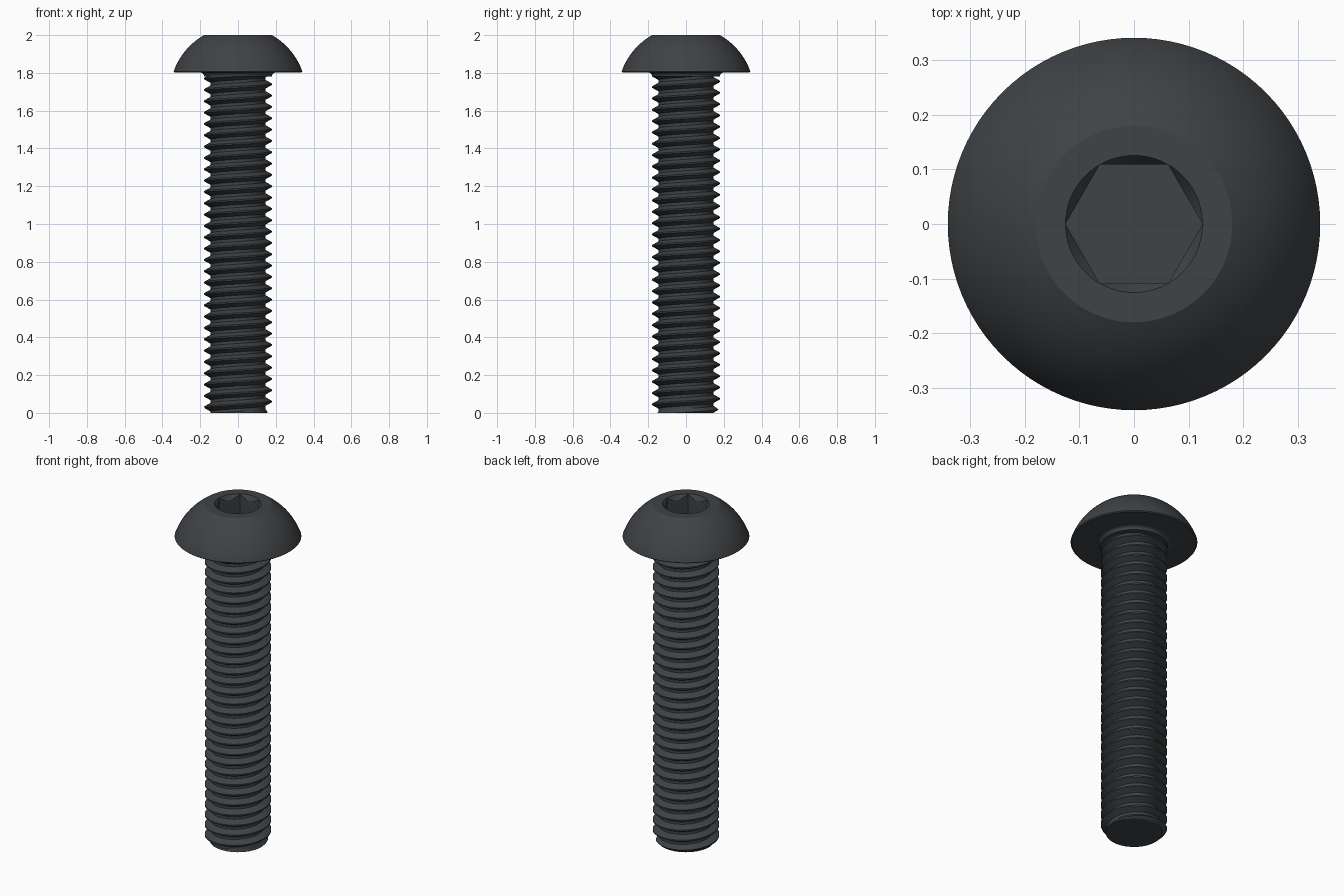
import bpy, bmesh, math

if "Cube" in bpy.data.objects:
    bpy.data.objects.remove(bpy.data.objects["Cube"])

mat = bpy.data.materials.new("black_steel")
mat.diffuse_color = (0.05, 0.055, 0.06, 1)
mat.use_nodes = True
mat.node_tree.nodes["Principled BSDF"].inputs["Base Color"].default_value = mat.diffuse_color


def finish(name, bm, angle):
    bmesh.ops.remove_doubles(bm, verts=bm.verts, dist=1e-5)
    bmesh.ops.dissolve_degenerate(bm, edges=bm.edges, dist=1e-5)
    bmesh.ops.recalc_face_normals(bm, faces=bm.faces)
    me = bpy.data.meshes.new(name)
    bm.to_mesh(me)
    bm.free()
    me.materials.append(mat)
    ob = bpy.data.objects.new(name, me)
    bpy.context.collection.objects.link(ob)
    bpy.ops.object.select_all(action='DESELECT')
    ob.select_set(True)
    bpy.context.view_layer.objects.active = ob
    bpy.ops.object.shade_smooth_by_angle(angle=math.radians(angle))
    return ob


# Button head: lathed profile whose inner part follows the hex socket
SEG = 96
CORNER, FLOOR, C, R = 0.1255, 1.875, 1.686, 0.362


def head_profile(a):
    h = CORNER * math.cos(math.pi / 6) / math.cos((a % (math.pi / 3)) - math.pi / 6)
    pts = [(0.0, FLOOR), (h, FLOOR),                       # socket floor and wall
           (h, 2 - (CORNER - h) * 1.5), (CORNER, 2.0)]     # conical lead-in
    t0, t1 = math.asin(0.18 / R), math.asin(0.341 / R)
    for k in range(15):                                    # spherical dome
        t = t0 + (t1 - t0) * k / 14
        z = 2 + (R * math.cos(t) - R * math.cos(t0))
        pts.append((R * math.sin(t), z))
    pts += [(0.339, 1.805), (0.335, 1.802), (0.2, 1.802)]  # rim and underside
    for k in range(1, 6):                                  # fillet under the head
        t = k / 5 * math.pi / 2
        pts.append((0.2 - 0.02 * math.sin(t), 1.782 + 0.02 * math.cos(t)))
    pts.append((0.14, 1.782))
    return pts


bm = bmesh.new()
rings = []
for i in range(SEG):
    a = 2 * math.pi * i / SEG
    rings.append([bm.verts.new((r * math.cos(a), r * math.sin(a), z))
                  for r, z in head_profile(a)])
for i in range(SEG):
    A, B = rings[i], rings[(i + 1) % SEG]
    for j in range(len(A) - 1):
        bm.faces.new((A[j], B[j], B[j + 1], A[j + 1]))
finish("button_head", bm, 25)

# Threaded shank: helical grid, four profile points per pitch
N, PITCH, MAJOR, MINOR = 64, 0.06, 0.179, 0.145
TURNS = 35
SHAPE = [(-0.0625, MAJOR), (0.0625, MAJOR), (0.375, MINOR), (0.625, MINOR)]
bm = bmesh.new()
cols = []
for i in range(N):
    a = 2 * math.pi * i / N
    col = []
    for j in range(TURNS * 4):
        off, r = SHAPE[j % 4]
        z = PITCH * (j // 4 - 3 + off + i / N)
        z = min(max(z, 0.0), 1.8)
        r = min(r, 0.152 + z)                              # tip chamfer
        if j <= 4:
            r = 0.0                                        # closes the tip
        col.append(bm.verts.new((r * math.cos(a), r * math.sin(a), z)))
    cols.append(col)
for i in range(N):
    A = cols[i]
    B = cols[i + 1] if i < N - 1 else cols[0][4:]          # helix seam steps one pitch
    for j in range(TURNS * 4 - 5):
        bm.faces.new((A[j], B[j], B[j + 1], A[j + 1]))
finish("threaded_shank", bm, 30)
